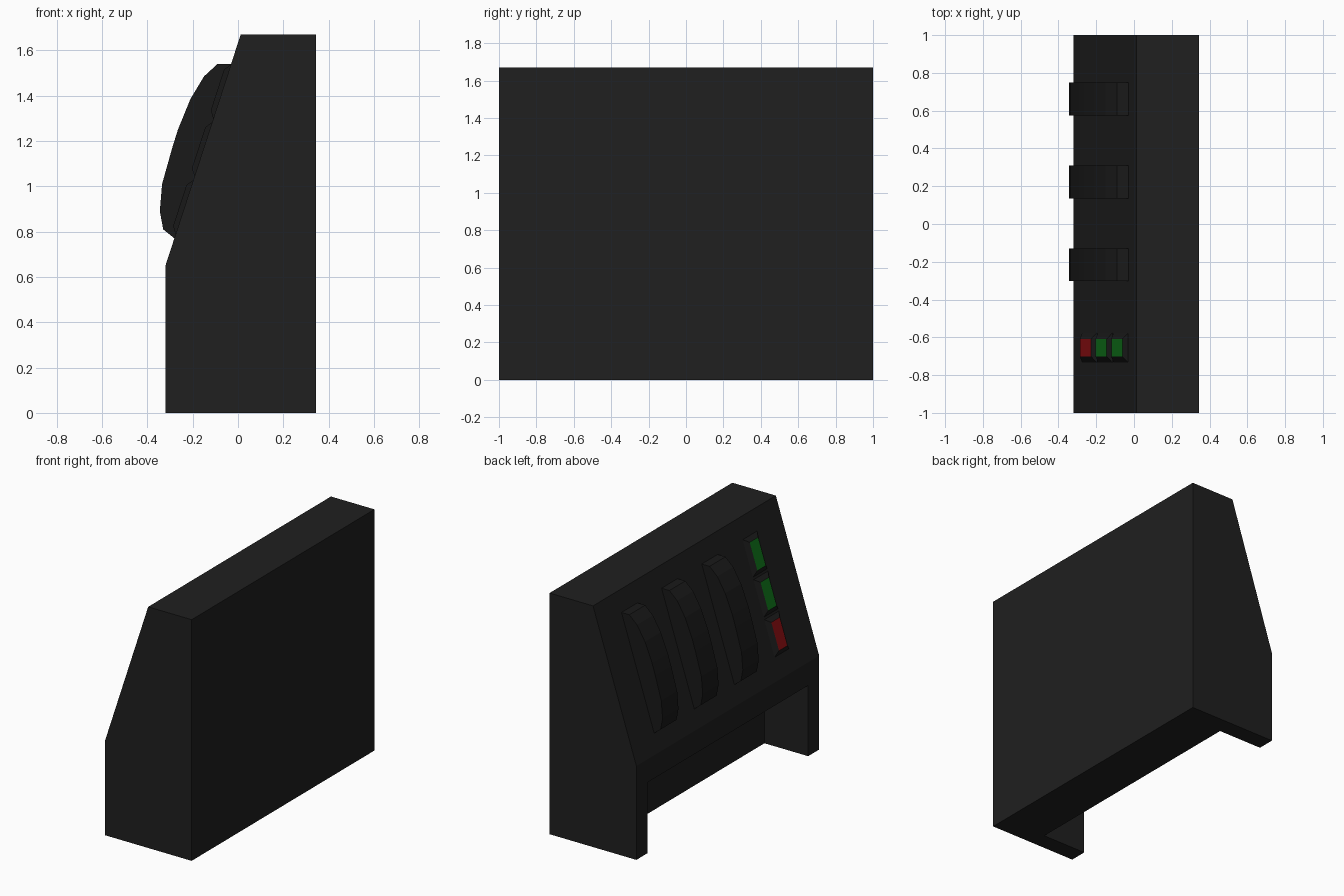
import bpy, bmesh
from mathutils import Vector

if "Cube" in bpy.data.objects:
    bpy.data.objects.remove(bpy.data.objects["Cube"])


def material(name, rgb):
    m = bpy.data.materials.new(name)
    m.diffuse_color = (*rgb, 1)
    m.use_nodes = True
    m.node_tree.nodes["Principled BSDF"].inputs["Base Color"].default_value = m.diffuse_color
    return m


DARK = material("dark_casing", (0.014, 0.014, 0.014))
FIN = material("dark_fin", (0.010, 0.010, 0.010))
RED = material("red_button", (0.27, 0.005, 0.006))
GREEN = material("green_button", (0.005, 0.17, 0.01))


def to_object(name, bm, *mats):
    bmesh.ops.recalc_face_normals(bm, faces=bm.faces)
    me = bpy.data.meshes.new(name)
    bm.to_mesh(me)
    bm.free()
    for m in mats:
        me.materials.append(m)
    ob = bpy.data.objects.new(name, me)
    bpy.context.collection.objects.link(ob)
    return ob


def prism(name, outline, y0, y1, mat):
    """Extrude an x/z outline along y."""
    bm = bmesh.new()
    face = bm.faces.new([bm.verts.new((x, y0, z)) for x, z in outline])
    new = bmesh.ops.extrude_face_region(bm, geom=[face])["geom"]
    bmesh.ops.translate(bm, vec=(0, y1 - y0, 0),
                        verts=[v for v in new if isinstance(v, bmesh.types.BMVert)])
    return to_object(name, bm, mat)


# Cabinet with sloping panel
FOOT, TOP = Vector((-0.32, 0, 0.65)), Vector((0.012, 0, 1.67))
cabinet = prism("cabinet", [(-0.32, 0), (0.345, 0), (0.345, 1.67),
                            (TOP.x, TOP.z), (FOOT.x, FOOT.z)], -1, 1, DARK)

# Knee recess cut between the two side legs
cutter = prism("recess_cutter", [(-0.5, -0.2), (0.015, -0.2), (0.015, 0.49), (-0.5, 0.49)],
               -0.88, 0.88, DARK)
cutter.hide_render = True
mod = cabinet.modifiers.new("recess", "BOOLEAN")
mod.operation, mod.solver, mod.object = "DIFFERENCE", "EXACT", cutter
bpy.context.view_layer.objects.active = cabinet
bpy.ops.object.modifier_apply(modifier=mod.name)
bpy.data.objects.remove(cutter)

# Three curved fins on the panel
fin_outline = [(-0.28, 0.77), (-0.33, 0.81), (-0.345, 0.89), (-0.335, 1.01),
               (-0.29, 1.17), (-0.265, 1.25), (-0.21, 1.385), (-0.15, 1.485),
               (-0.09, 1.54), (-0.03, 1.54)]
for i, y in enumerate((0.662, 0.223, -0.216)):
    prism(f"fin_{i + 1}", fin_outline, y - 0.087, y + 0.087, FIN)

# Panel axes: up the slope and outwards
UP = (TOP - FOOT).normalized()
OUT = Vector((-UP.z, 0, UP.x))


def button(name, x_mid, mat):
    """Tapered housing on the panel with a coloured top face."""
    centre = FOOT + UP * ((x_mid - FOOT.x) / UP.x) + Vector((0, -0.655, 0))
    bm = bmesh.new()
    rings = []
    for length, width, height in ((0.133, 0.086, -0.005), (0.095, 0.046, 0.022)):
        rings.append([bm.verts.new(centre + UP * length * a + Vector((0, width * b, 0)) + OUT * height)
                      for a, b in ((-1, -1), (1, -1), (1, 1), (-1, 1))])
    base, top = rings
    bm.faces.new(base)
    bm.faces.new(top).material_index = 1
    for i in range(4):
        j = (i + 1) % 4
        bm.faces.new((base[i], base[j], top[j], top[i]))
    to_object(name, bm, FIN, mat)


# Column of buttons
button("red_button", -0.236, RED)
button("lower_green_button", -0.153, GREEN)
button("upper_green_button", -0.070, GREEN)
